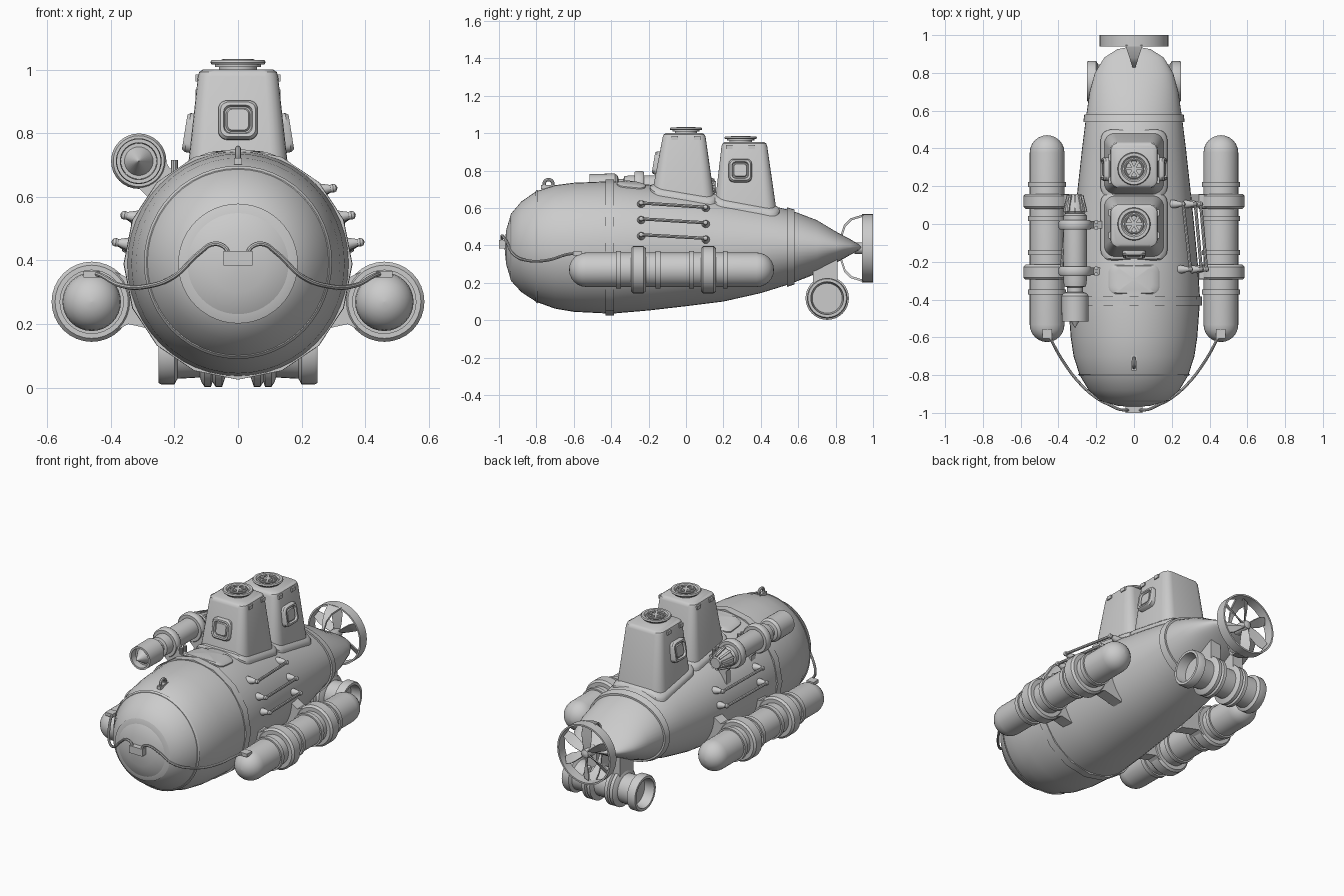
import bpy, bmesh
from math import sin, cos, pi, sqrt, radians
from mathutils import Vector, Matrix

if "Cube" in bpy.data.objects:
    bpy.data.objects.remove(bpy.data.objects["Cube"])

# hull stations: y, half width, top z, bottom z
HULL = [(-.97, .004, .394, .386), (-.962, .09, .48, .30), (-.935, .18, .57, .21), (-.88, .24, .635, .15),
        (-.80, .288, .69, .098), (-.70, .32, .722, .062), (-.60, .335, .735, .045), (-.40, .35, .743, .035),
        (-.20, .337, .725, .052), (0, .318, .695, .075), (.2, .297, .66, .10), (.4, .275, .625, .145),
        (.56, .255, .588, .195), (.7, .235, .535, .25), (.8, .207, .475, .305), (.88, .158, .432, .35),
        (.925, .09, .405, .375), (.94, .01, .392, .388)]


def station(y):
    for a, b in zip(HULL, HULL[1:]):
        if y <= b[0]:
            k = (y - a[0]) / (b[0] - a[0])
            w, t, d = [a[i] + (b[i] - a[i]) * k for i in (1, 2, 3)]
            return w, (t + d) / 2, (t - d) / 2


def hull_z(x, y):
    w, c, h = station(y)
    return c + h * sqrt(max(0, 1 - (x / w) ** 2))


def hull_x(y, z):
    w, c, h = station(y)
    return w * sqrt(max(0, 1 - ((z - c) / h) ** 2))


def hull_ring(y, off=0, n=48):
    w, c, h = station(y)
    return [((w + off) * sin(2 * pi * i / n), y, c + (h + off) * cos(2 * pi * i / n)) for i in range(n)]


def finish(name, bm):
    bmesh.ops.recalc_face_normals(bm, faces=bm.faces)
    me = bpy.data.meshes.new(name)
    bm.to_mesh(me)
    bm.free()
    ob = bpy.data.objects.new(name, me)
    bpy.context.collection.objects.link(ob)
    return ob


def loft(name, rings, mat=Matrix(), closed=False):
    bm = bmesh.new()
    vs = [[bm.verts.new(mat @ Vector(p)) for p in r] for r in rings]
    n = len(vs[0])
    for a, b in list(zip(vs, vs[1:])) + ([(vs[-1], vs[0])] if closed else []):
        for i in range(n):
            bm.faces.new((a[i], a[(i + 1) % n], b[(i + 1) % n], b[i]))
    if not closed:
        bm.faces.new(vs[0])
        bm.faces.new(vs[-1])
    return finish(name, bm)


def aim(pos, axis):
    return Matrix.Translation(pos) @ Vector((0, 0, 1)).rotation_difference(Vector(axis)).to_matrix().to_4x4()


def lathe(name, prof, pos, axis, n=32, closed=False):
    rings = [[(max(r, .001) * cos(2 * pi * i / n), max(r, .001) * sin(2 * pi * i / n), t) for i in range(n)]
             for r, t in prof]
    return loft(name, rings, aim(pos, axis), closed)


def torus(name, R, r, pos, axis, n=32):
    lathe(name, [(R + r * cos(k * pi / 4), r * sin(k * pi / 4)) for k in range(8)], pos, axis, n, True)


def box(name, size, mat):
    bm = bmesh.new()
    bmesh.ops.create_cube(bm, size=1, matrix=mat @ Matrix.Diagonal((*size, 1)))
    return finish(name, bm)


def rrect(hx, hy, r, n=6):
    pts = []
    for q, (sx, sy) in enumerate(((1, 1), (-1, 1), (-1, -1), (1, -1))):
        for k in range(n):
            a = (q + k / (n - 1)) * pi / 2
            pts.append((sx * (hx - r) + r * cos(a), sy * (hy - r) + r * sin(a)))
    return pts


def tube(name, pts, r, smooth=True):
    cu = bpy.data.curves.new(name, 'CURVE')
    cu.dimensions = '3D'
    cu.bevel_depth, cu.bevel_resolution, cu.use_fill_caps, cu.resolution_u = r, 2, True, 6
    sp = cu.splines.new('BEZIER')
    sp.bezier_points.add(len(pts) - 1)
    for b, p in zip(sp.bezier_points, pts):
        b.co = p
        b.handle_left_type = b.handle_right_type = 'AUTO' if smooth else 'VECTOR'
    ob = bpy.data.objects.new(name, cu)
    bpy.context.collection.objects.link(ob)
    bpy.ops.object.select_all(action='DESELECT')
    ob.select_set(True)
    bpy.context.view_layer.objects.active = ob
    bpy.ops.object.convert(target='MESH')


# hull with collars and nose seams
loft("hull", [hull_ring(s[0]) for s in HULL])
for nm, y, hw, n in (("front_collar", -.408, .023, 16), ("rear_collar", .56, .02, 48)):
    loft(nm, [hull_ring(y + d * hw, o, n) for d, o in ((-1, -.02), (-1, .011), (1, .011), (1, -.02))])
loft("nose_seam", [hull_ring(-.80 + d, o) for d, o in ((-.006, -.01), (-.005, .003), (.005, .006), (.006, -.01))])
loft("nose_window_rim", [hull_ring(-.937 + d, o) for d, o in ((-.006, -.02), (-.004, .004), (.004, .006), (.006, -.02))])

# deck panel following the hull
loft("deck_panel", [[(x * k, -.293 + y * k, hull_z(x * k, -.293 + y * k) + o) for x, y in rrect(.135, .077, .04)]
                    for k, o in ((1, -.01), (1, .006), (.93, .012), (.7, .012), (.4, .012), (.1, .012))])


# small square port window, local z points outwards
def window(name, pos, axis):
    m = aim(pos, axis)
    steps = ((.062, -.03), (.062, .012), (.055, .022), (.045, .022), (.041, .01), (.037, .01), (.033, .017))
    loft(name, [[(x, y, d) for x, y in rrect(h, h, h * .45)] for h, d in steps], m)


# towers with hatches: base centre y, base half depth, top centre y, top half depth, top z
for nm, cy, hy, ty, thy, tz in (("front_tower", -.012, .168, -.01, .115, 1.0), ("rear_tower", .32, .168, .312, .122, .953)):
    rings = []
    for e, o in ((.012, -.04), (.012, .012), (.005, .022), (-.008, .024)):
        rings.append([(x, cy + y, hull_z(x, cy + y) + o) for x, y in rrect(.165 + e, hy + e, .055)])
    for hx, d, z in ((.126, thy, tz - .022), (.122, thy - .005, tz - .008), (.11, thy - .016, tz)):
        rings.append([(x, ty + y, z) for x, y in rrect(hx, d, .04)])
    loft(nm, rings)
    hc = Vector((0, 0 if tz == 1.0 else .292, tz))
    lathe(nm + "_hatch", [(.06, -.01), (.06, .008), (.073, .008), (.073, .016), (.083, .016), (.087, .022),
                          (.083, .03), (.068, .03), (.06, .022), (0, .02)], hc, (0, 0, 1))
    torus(nm + "_hatch_wheel", .048, .006, hc + Vector((0, 0, .027)), (0, 0, 1))
    for k in range(6):
        m = Matrix.Translation(hc + Vector((0, 0, .025))) @ Matrix.Rotation(k * pi / 3, 4, 'Z')
        box(nm + "_hatch_spoke", (.05, .014, .012), m @ Matrix.Translation((.025, 0, 0)))
    for s in (-1, 1):
        for dy in (-.06, .06):
            box(nm + "_lug", (.02, .035, .022), Matrix.Translation((s * .124, hc.y + dy, tz - .026)))
window("front_window", (0, -.152, .84), (0, -1, .17))
for s in (-1, 1):
    window("side_window", (s * .146, .29, .80), (s, 0, .16))

# side tanks with bands, struts and cables
for s in (-1, 1):
    P = (s * .46, 0, .27)
    cap = [(.092 * sin(k * pi / 12), .092 * (1 - cos(k * pi / 12))) for k in range(7)]
    lathe("side_tank", [(r, -.625 + t) for r, t in cap] + [(r, .47 - t) for r, t in reversed(cap)], P, (0, 1, 0))
    for y in (.12, -.255):
        lathe("tank_clamp", [(.08, y - .04), (.115, y - .04), (.126, y - .028), (.126, y + .028), (.115, y + .04),
                             (.08, y + .04)], P, (0, 1, 0))
        prof = ((.22, .43), (.30, .375), (.345, .345), (.40, .37), (.40, .17), (.345, .20), (.30, .19), (.22, .17))
        loft("tank_strut", [[(s * x, y + d, z) for x, z in prof] for d in (-.035, .035)])
    for y in (.21, .03, -.15, -.36):
        lathe("tank_band", [(.08, y - .013), (.101, y - .013), (.101, y + .013), (.08, y + .013)], P, (0, 1, 0))
    box("cable_socket", (.05, .05, .02), Matrix.Translation((s * .46, -.58, .357)))
    tube("cable", [(s * x, y, z) for x, y, z in (
        (.46, -.56, .36), (.43, -.63, .353), (.37, -.735, .322), (.29, -.84, .318), (.2, -.92, .35),
        (.12, -.962, .425), (.075, -.982, .452), (.04, -.985, .44), (.03, -.985, .415))], .0075)
box("nose_block", (.09, .045, .045), Matrix.Translation((0, -.977, .407)))

# lifting eye
torus("lifting_eye", .024, .009, (0, -.735, .728), (1, 0, 0), 20)
box("lifting_eye_foot", (.024, .08, .02), Matrix.Translation((0, -.735, .712)))

# grab rails: three on the right, two on the left
for s, rails in ((1, (0, 1, 2)), (-1, (1, 2))):
    for k in rails:
        ends = [(-.24, .62 - k * .085), (.105, .597 - k * .083)]
        out = []
        for y, z in ends:
            x = hull_x(y, z)
            lathe("rail_foot", [(.024, -.015), (.02, .012), (.009, .05)], (s * x, y, z), (s, 0, .15), 12)
            lathe("rail_knob", [(0, -.014), (.011, -.009), (.014, 0), (.011, .009), (0, .014)],
                  (s * (x + .05), y, z + .007), (s, 0, .15), 12)
            out.append((s * (x + .05), y, z + .007))
        tube("grab_rail", out, .0085, False)

# spot lamp pod on the left shoulder
L = Vector((-.312, 0, .712))
lathe("lamp_pod", [(0, -.55), (.045, -.475), (.056, -.475), (.058, -.515), (.07, -.515), (.072, -.38), (.06, -.365),
                   (.042, -.36), (.042, -.335), (.058, -.33), (.062, -.30), (.062, .045), (.05, .055), (.058, .065),
                   (.052, .10), (.032, .16), (0, .16)], L, (0, 1, 0))
for k in range(10):
    m = Matrix.Translation(L + Vector((0, .108, 0))) @ Matrix.Rotation(k * pi / 5, 4, 'Y')
    box("pod_rib", (.012, .09, .012), m @ Matrix.Translation((0, 0, .05)) @ Matrix.Rotation(radians(-14), 4, 'X'))
for y in (-.005, -.25):
    lathe("pod_clamp", [(.055, y - .025), (.08, y - .025), (.087, y - .015), (.087, y + .015), (.08, y + .025),
                        (.055, y + .025)], L, (0, 1, 0))
    prof = ((-.38, .67), (-.25, .75), (-.215, .69), (-.17, .67), (-.17, .60), (-.29, .52), (-.285, .60), (-.315, .63))
    loft("pod_strut", [[(x, y + d, z) for x, z in prof] for d in (-.02, .02)])
    for d in (-.016, .016):
        lathe("pod_bolt", [(.011, -.02), (.011, .02)], (-.2, y + d, .695), (0, 0, 1), 10)

# cross thruster under the tail
half = [(0, -.19), (.08, -.19), (.088, -.25), (.103, -.25), (.108, -.24), (.108, -.20), (.09, -.19), (.086, -.12),
        (.1, -.115), (.116, -.105), (.116, -.085), (.1, -.08), (.116, -.07), (.116, -.05), (.086, -.04)]
lathe("cross_thruster", half + [(r, -t) for r, t in reversed(half)], (0, .755, .118), (1, 0, 0))
for s in (-1, 1):
    box("thruster_strut", (.07, .13, .16), Matrix.Translation((s * .08, .745, .255)))

# stern propeller with shroud and arms
C = Vector((0, .97, .385))
lathe("shroud", [(.172, -.03), (.182, -.03), (.182, .03), (.172, .03)], C, (0, 1, 0), 40, True)
lathe("propeller_hub", [(.03, -.07), (.032, .0), (.024, .02), (0, .028)], C, (0, 1, 0), 20)
for k in range(6):
    m = Matrix.Translation(C) @ Matrix.Rotation(k * pi / 3, 4, 'Y')
    rings = []
    for r, c, a in ((.02, .018, 60), (.07, .026, 45), (.12, .03, 32), (.164, .022, 25)):
        u, v = Vector((cos(radians(a)), sin(radians(a)), 0)), Vector((-sin(radians(a)), cos(radians(a)), 0)) * .003
        rings.append([u * c + v + Vector((0, 0, r)), u * -c + v + Vector((0, 0, r)),
                      u * -c - v + Vector((0, 0, r)), u * c - v + Vector((0, 0, r))])
    loft("propeller_blade", rings, m)
for s in (-1, 1):
    arm = ((.82, .05, .004), (.845, .125, .013), (.88, .16, .024), (.945, .18, .045))
    loft("shroud_arm", [[(-w, y, .385 + s * h), (w, y, .385 + s * h), (w, y + .008, .385 + s * (h - .01)),
                         (-w, y + .008, .385 + s * (h - .01))] for y, h, w in arm])

# smooth shading with sharp edges kept
for ob in bpy.data.objects:
    ob.select_set(True)
bpy.context.view_layer.objects.active = bpy.data.objects["hull"]
bpy.ops.object.shade_smooth_by_angle(angle=radians(35))
